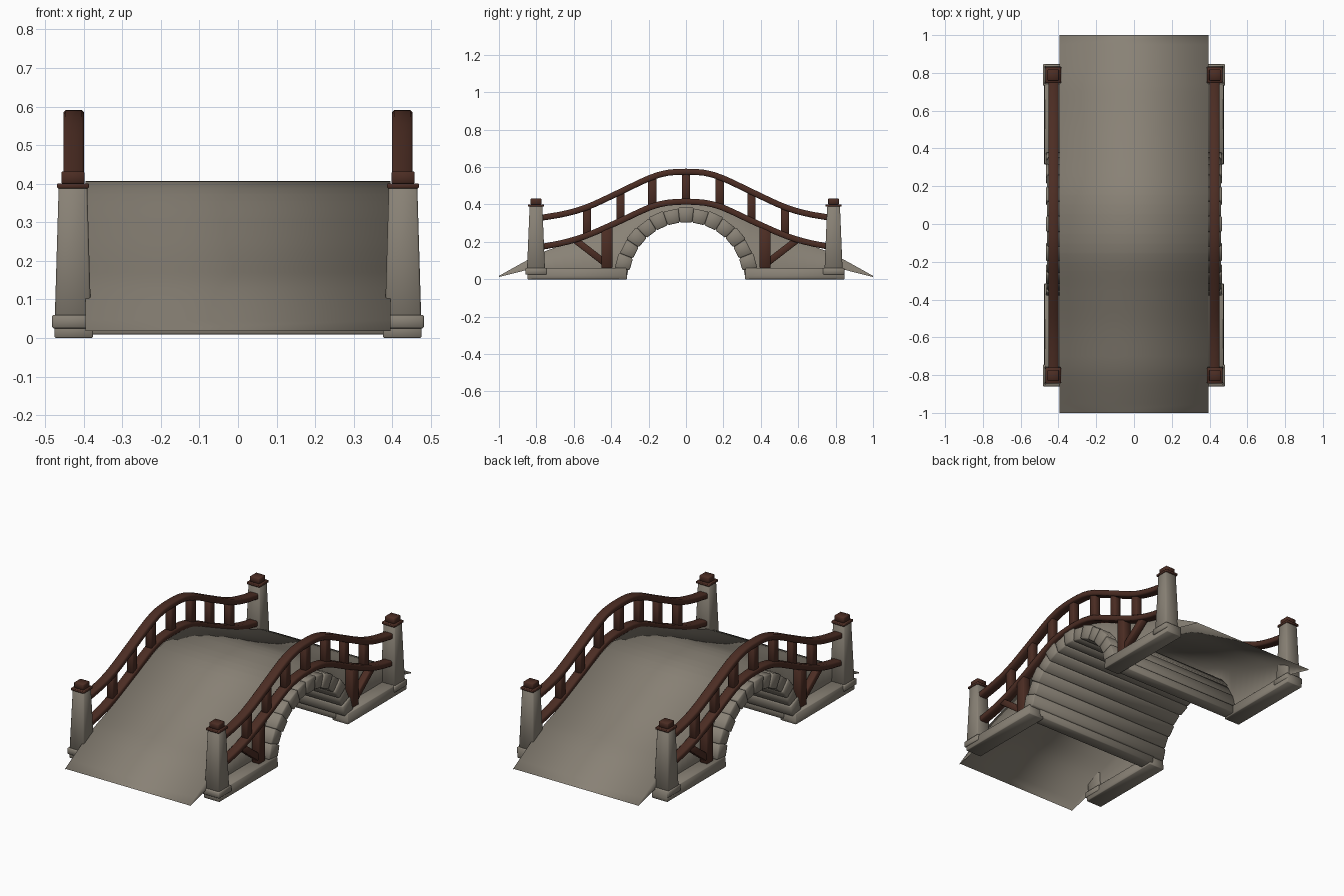
import bpy, bmesh, math
from mathutils import Vector

if "Cube" in bpy.data.objects:
    bpy.data.objects.remove(bpy.data.objects["Cube"])


def material(name, rgb):
    m = bpy.data.materials.new(name)
    m.diffuse_color = (*rgb, 1)
    m.use_nodes = True
    m.node_tree.nodes["Principled BSDF"].inputs["Base Color"].default_value = m.diffuse_color
    return m


STONE = material("grey_stone", (0.25, 0.222, 0.18))
WOOD = material("dark_red_wood", (0.072, 0.026, 0.017))


def add(name, bm, mat, angle=50, bevel=0.0):
    bmesh.ops.recalc_face_normals(bm, faces=bm.faces)
    if bevel:
        bmesh.ops.bevel(bm, geom=bm.edges[:], offset=bevel, segments=1, affect='EDGES', clamp_overlap=True)
    me = bpy.data.meshes.new(name)
    bm.to_mesh(me)
    bm.free()
    me.materials.append(mat)
    ob = bpy.data.objects.new(name, me)
    bpy.context.collection.objects.link(ob)
    bpy.ops.object.select_all(action='DESELECT')
    ob.select_set(True)
    bpy.context.view_layer.objects.active = ob
    bpy.ops.object.shade_smooth_by_angle(angle=math.radians(angle))
    return ob


def loft(sections):
    """Skin a list of closed rings and cap both ends."""
    bm = bmesh.new()
    rings = [[bm.verts.new(p) for p in s] for s in sections]
    n = len(rings[0])
    for a, b in zip(rings, rings[1:]):
        for i in range(n):
            bm.faces.new((a[i], a[(i + 1) % n], b[(i + 1) % n], b[i]))
    bm.faces.new(rings[0])
    bm.faces.new(rings[-1])
    return bm


def rect(cx, cy, hx, hy, z):
    return [(cx - hx, cy - hy, z), (cx + hx, cy - hy, z), (cx + hx, cy + hy, z), (cx - hx, cy + hy, z)]


def beam(p, q, wx, wd):
    """Box from p to q in the y-z plane."""
    p, q = Vector(p), Vector(q)
    d = (q - p).normalized()
    s, x = Vector((0, -d.z, d.y)) * wd / 2, Vector((wx / 2, 0, 0))
    return loft([[c - x - s, c + x - s, c + x + s, c - x + s] for c in (p, q)])


def curve(half):
    """Smooth height function, symmetric about y = 0."""
    pts = [(-y, z) for y, z in reversed(half[1:])] + half

    def f(y):
        y = max(pts[0][0], min(pts[-1][0], y))
        i = max(k for k in range(len(pts) - 1) if pts[k][0] <= y)

        def slope(k):
            a, b = pts[max(k - 1, 0)], pts[min(k + 1, len(pts) - 1)]
            return (b[1] - a[1]) / (b[0] - a[0])
        (y0, z0), (y1, z1) = pts[i], pts[i + 1]
        h = y1 - y0
        t = (y - y0) / h
        return ((2*t**3 - 3*t**2 + 1) * z0 + (t**3 - 2*t**2 + t) * h * slope(i)
                + (3*t**2 - 2*t**3) * z1 + (t**3 - t**2) * h * slope(i + 1))
    return f


deck_z = curve([(0, .407), (.1, .401), (.19, .379), (.36, .305), (.53, .232), (.65, .187),
                (.76, .147), (.86, .096), (1, .018)])
top_z = curve([(0, .575), (.1, .569), (.19, .543), (.36, .463), (.53, .385), (.65, .350), (.78, .328)])
low_z = curve([(0, .415), (.1, .409), (.19, .386), (.36, .308), (.53, .234), (.65, .197), (.78, .172)])
RX = 0.426

# Curved deck sheet with side walls cut round the arch
bm = bmesh.new()
R = 0.35
ys = sorted({round(s * y, 4) for s in (-1, 1) for y in
             [i * .05 for i in range(21)] + [R * math.sin(math.radians(a)) for a in range(0, 91, 9)]})
prev = None
for y in ys:
    a = abs(y)
    if a < R:
        low = max(0.05, math.sqrt(R * R - y * y))
    else:
        low = 0.05 if a < .85 else 0.05 - (a - .85) / .15 * .038
    col = [bm.verts.new(p) for p in ((-.395, y, low), (-.395, y, deck_z(y)), (.395, y, deck_z(y)), (.395, y, low))]
    if prev:
        for i in range(3):
            bm.faces.new((prev[i], prev[i + 1], col[i + 1], col[i]))
    prev = col
add("deck_and_side_walls", bm, STONE, 180)

# Arch blocks spanning the full width
N = 13
start = math.radians(9)
step = (math.pi - 2 * start) / N
for k in range(N):
    mid = start + (k + .5) * step
    h = step * .5
    out = .386 if k % 2 == 0 else .381
    half = .466 if k % 2 == 0 else .460

    def ring(x):
        return [(x, r * math.cos(mid + t), r * math.sin(mid + t))
                for r, t in ((.305, -h), (out, -h), (out, h), (.305, h))]
    add("arch_block", loft([ring(-half), ring(half)]), STONE, 50, .006)

# Footing course under each side of the arch, between the plinths
for sy in (-1, 1):
    add("arch_footing", loft([rect(0, sy * .352, .40, .035, .009), rect(0, sy * .345, .40, .038, .06)]),
        STONE, 50, .004)

for sx in (-1, 1):
    x = sx * RX
    # Handrail and lower rail, chamfered section swept along the curve
    for name, f in (("handrail", top_z), ("lower_rail", low_z)):
        secs = []
        for i in range(33):
            y = -.78 + 1.56 * i / 32
            d = Vector((0, .02, f(y + .01) - f(y - .01))).normalized()
            up = Vector((0, -d.z, d.y))
            c = Vector((x, y, f(y)))
            secs.append([c + Vector((u, 0, 0)) + up * v for u, v in (
                (-.027, -.010), (-.021, -.016), (.021, -.016), (.027, -.010),
                (.027, .010), (.021, .016), (-.021, .016), (-.027, .010))])
        add(name, loft(secs), WOOD, 60)

    # Balusters
    for y in (-.53, -.35, -.18, 0, .18, .35, .53):
        add("baluster", beam((x, y, low_z(y)), (x, y, top_z(y)), .040, .044), WOOD, 50, .004)

    for sy in (-1, 1):
        # Wall post and diagonal brace
        add("wall_post", beam((x, sy * .423, .058), (x, sy * .423, low_z(.423)), .05, .058), WOOD, 50, .004)
        add("diagonal_brace", beam((x, sy * .43, .085), (x, sy * .595, low_z(.595)), .04, .036), WOOD, 50, .004)

        # Plinth
        px, py = sx * .426, sy * .582
        add("plinth", loft([rect(px, py, .050, .266, 0), rect(px, py, .050, .266, .022),
                            rect(px, py, .047, .264, .06)]), STONE, 50, .003)

        # Tapered pillar with base block and wooden cap
        cx, cy = sx * .428, (.789 if sy > 0 else -.802)
        add("pillar_base", loft([rect(cx, cy, .054, .057, .025), rect(cx, cy, .054, .057, .06)]), STONE, 50, .004)
        add("pillar", loft([rect(cx, cy, .047, .048, .055), rect(cx, cy, .037, .034, .392)]), STONE, 50, .005)
        add("pillar_cap_plate", loft([rect(cx, cy, .041, .042, .388), rect(cx, cy, .041, .042, .401)]), WOOD, 50, .002)
        add("pillar_cap", loft([rect(cx, cy, .030, .029, .400), rect(cx, cy, .030, .029, .432)]), WOOD, 50, .003)
